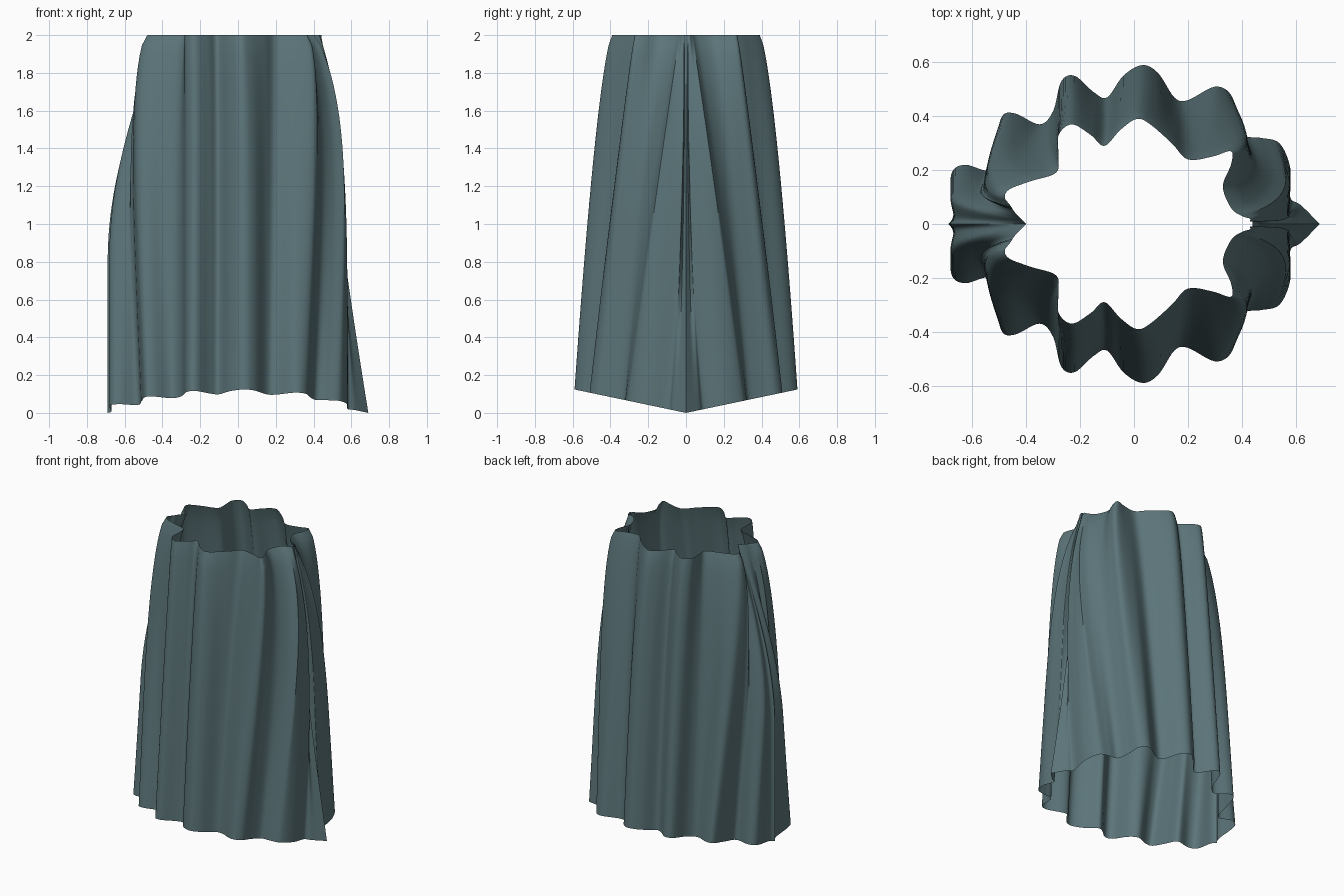
import bpy
import bmesh
import math
from mathutils import Vector

cube = bpy.data.objects.get("Cube")
if cube:
    bpy.data.objects.remove(cube, do_unlink=True)

HEIGHT = 2.0
ROWS = 36
STEPS = 6

# Pleat outline of one half, in hundredths: waist x, waist y, hem x, hem y
PLEATS = [
    (-40, 0, -69, 0), (-41, 1, -67, 4), (-42, 2, -68, 18), (-44, 4, -63, 22),
    (-46, 7, -53, 20), (-48, 10, -51, 30), (-46, 13, -49, 40), (-38, 16, -44, 41),
    (-29, 19, -35, 37), (-28, 25, -30, 42), (-28, 33, -27, 53), (-23, 37, -22, 55),
    (-16, 33, -15, 49), (-11, 29, -10, 47), (-5, 35, -4, 55), (1, 39, 3, 59),
    (6, 37, 9, 56), (14, 30, 15, 47), (20, 24, 20, 46), (29, 25, 30, 51),
    (36, 27, 36, 48), (36, 22, 38, 40), (33, 14, 41, 33), (36, 6, 47, 32),
    (40, 3, 54, 30), (43, 2, 58, 21), (43, 1, 58, 10), (44, 1, 62, 7),
    (44, 0, 69, 0),
]


def smooth_path(points, steps):
    """Catmull-Rom curve through the points."""
    pts = [Vector(p) / 100 for p in points]
    pts = [pts[0]] + pts + [pts[-1]]
    path = []
    for a, b, c, d in zip(pts, pts[1:], pts[2:], pts[3:]):
        for i in range(steps):
            t = i / steps
            path.append(b + (c - a) * t / 2
                        + (a * 2 - b * 5 + c * 4 - d) * t * t / 2
                        + (b * 3 - a - c * 3 + d) * t ** 3 / 2)
    path.append(pts[-1])
    return path


def ramp(value, start, end):
    return min(1, max(0, (value - start) / (end - start)))


def cloth_point(p, t):
    """Position at fraction t of the way from waist to hem."""
    waist_x, waist_y, hem_x, hem_y = p
    # Hips fill out quickly; each side seam flares at its own height
    flare = 1 - (1 - t) ** 4.5
    right_seam = ramp(-hem_x, 0.53, 0.62)
    left_seam = ramp(hem_x, 0.58, 0.64)
    flare += (math.sin(math.pi / 2 * min(1, t / 0.6)) - flare) * right_seam
    flare += (t ** 1.3 - flare) * left_seam
    x = waist_x + (hem_x - waist_x) * flare
    # Side pleats swell between waist and hem
    swell = ramp(0.13 - abs(abs(hem_x) - 0.45), 0, 0.05)
    x += math.copysign(0.05 * swell, hem_x) * math.sin(math.pi * math.sqrt(t))
    # Folds beside the left seam stay closed until low down
    closed = ramp(hem_x, 0.55, 0.58) * ramp(0.2 - hem_y, 0, 0.1)
    spread = 0.64 + 0.6 * abs(hem_x) + 1.4 * closed + 0.2 * right_seam
    y = waist_y + (hem_y - waist_y) * t ** spread
    hem_z = 0.21 * max(0, hem_y)
    return Vector((x, max(0, y), HEIGHT + (hem_z - HEIGHT) * t))


# Skirt half as a lofted sheet
path = smooth_path(PLEATS, STEPS)
bm = bmesh.new()
rows = [[bm.verts.new(cloth_point(p, r / ROWS)) for p in path]
        for r in range(ROWS + 1)]
for upper, lower in zip(rows, rows[1:]):
    for i in range(len(path) - 1):
        bm.faces.new((upper[i], upper[i + 1], lower[i + 1], lower[i]))
mesh = bpy.data.meshes.new("pleated_skirt")
bm.to_mesh(mesh)
bm.free()

skirt = bpy.data.objects.new("pleated_skirt", mesh)
bpy.context.collection.objects.link(skirt)

# Cloth colour
cloth = bpy.data.materials.new("slate_teal_cloth")
cloth.use_nodes = True
colour = (0.105, 0.175, 0.19, 1)
cloth.diffuse_color = colour
shader = next(n for n in cloth.node_tree.nodes if n.type == "BSDF_PRINCIPLED")
shader.inputs["Base Color"].default_value = colour
mesh.materials.append(cloth)

# Smooth folds, sharp side seams
bpy.ops.object.select_all(action="DESELECT")
skirt.select_set(True)
bpy.context.view_layer.objects.active = skirt
mirror = skirt.modifiers.new("front_half", "MIRROR")
mirror.use_axis = (False, True, False)
mirror.merge_threshold = 0.0005
bpy.ops.object.modifier_apply(modifier=mirror.name)
bpy.ops.object.shade_smooth_by_angle(angle=math.radians(50))
